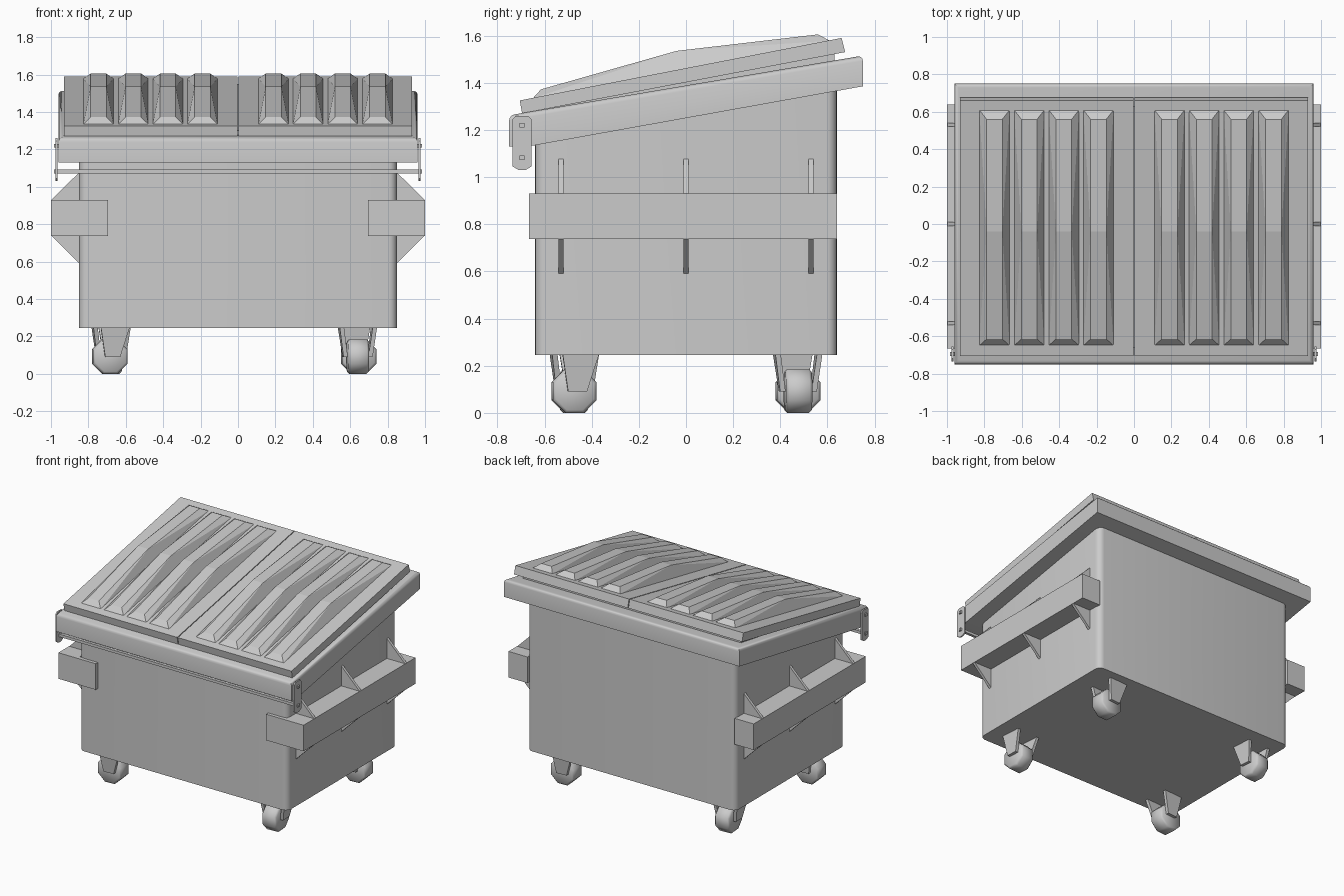
import bpy, bmesh, math
from mathutils import Matrix, Vector

if "Cube" in bpy.data.objects:
    bpy.data.objects.remove(bpy.data.objects["Cube"])


def finish(name, bm, smooth=None):
    bmesh.ops.recalc_face_normals(bm, faces=bm.faces)
    me = bpy.data.meshes.new(name)
    bm.to_mesh(me)
    bm.free()
    ob = bpy.data.objects.new(name, me)
    bpy.context.collection.objects.link(ob)
    if smooth:
        bpy.ops.object.select_all(action='DESELECT')
        ob.select_set(True)
        bpy.context.view_layer.objects.active = ob
        bpy.ops.object.shade_smooth_by_angle(angle=math.radians(smooth))
    return ob


def add_prism(bm, pts, axis, a, b):
    """Extrude a 2D profile along x (pts = y,z) or y (pts = x,z)."""
    def co(p, t):
        return (t, p[0], p[1]) if axis == 'x' else (p[0], t, p[1])
    lo = [bm.verts.new(co(p, a)) for p in pts]
    hi = [bm.verts.new(co(p, b)) for p in pts]
    bm.faces.new(lo)
    bm.faces.new(hi[::-1])
    n = len(pts)
    for i in range(n):
        j = (i + 1) % n
        bm.faces.new((lo[i], hi[i], hi[j], lo[j]))


def prism(name, pts, axis, a, b, pick=None, offset=0.0, segs=1, smooth=None):
    bm = bmesh.new()
    add_prism(bm, pts, axis, a, b)
    if pick:
        bmesh.ops.recalc_face_normals(bm, faces=bm.faces)
        edges = [e for e in bm.edges if pick(*[v.co for v in e.verts])]
        bmesh.ops.bevel(bm, geom=edges, offset=offset, segments=segs,
                        profile=0.5, affect='EDGES')
    return finish(name, bm, smooth)


def rect(u0, u1, v0, v1):
    return [(u0, v0), (u1, v0), (u1, v1), (u0, v1)]


# Bin body with rounded upright corners and a sloping top
prism("body", [(-0.64, 0.245), (0.64, 0.245), (0.64, 1.45), (-0.64, 1.20)],
      'x', -0.85, 0.85,
      lambda p, q: abs(p.x - q.x) < 1e-4 and abs(p.y - q.y) < 1e-4,
      0.045, 5, 35)

# Sloping rim, softened along the top and the upright corners
prism("rim", [(-0.75, 1.13), (-0.64, 1.135), (0.75, 1.385), (0.75, 1.515), (-0.75, 1.262)],
      'x', -0.96, 0.96,
      lambda p, q: min(p.z - 0.169 * p.y, q.z - 0.169 * q.y) > 1.36,
      0.022, 3, 40)

# Filler between rim and lids
prism("lid_seal", [(-0.66, 1.25), (0.63, 1.47), (0.63, 1.55), (-0.66, 1.30)],
      'x', -0.89, 0.89)


def lid_z(y):
    return 1.325 + (y + 0.705) * 0.194


for s, side in ((-1, "left"), (1, "right")):
    # Lid panel
    prism(side + "_lid", [(-0.695, 1.27), (-0.705, 1.325), (0.66, 1.59), (0.675, 1.53)],
          'x', s * 0.003, s * 0.93)

    # Raised lid ribs
    for i, cx in enumerate((0.19, 0.375, 0.56, 0.746)):
        bm = bmesh.new()
        for e in (-1, 1):
            for y in (-0.65, 0.61):
                bm.verts.new((s * cx + e * 0.081, y, lid_z(y) - 0.002))
            for y, z in ((-0.615, 1.372), (-0.04, 1.535), (0.56, 1.605)):
                bm.verts.new((s * cx + e * 0.042, y, z))
        bmesh.ops.convex_hull(bm, input=bm.verts)
        finish(f"{side}_lid_rib_{i + 1}", bm)

    # Fork sleeve and its front plate
    prism(side + "_fork_sleeve", rect(-0.64, 0.64, 0.738, 0.93), 'x', s * 0.845, s * 1.0)
    prism(side + "_sleeve_front_plate", rect(s * 0.695, s * 0.87, 0.738, 0.93),
          'y', -0.665, -0.635)
    prism(side + "_sleeve_front_cap", rect(s * 0.87, s * 1.0, 0.738, 0.93),
          'y', -0.665, -0.638)

    # Triangular gussets above and below the sleeve
    for i, y in enumerate((-0.53, 0.0, 0.53)):
        for word, z0, z1 in (("upper", 0.93, 1.078), ("lower", 0.738, 0.59)):
            prism(f"{side}_{word}_gusset_{i + 1}",
                  [(s * 0.848, z0), (s * 0.998, z0), (s * 0.848, z1)],
                  'y', y - 0.01, y + 0.01)

    # Hinge bracket with clipped corners, and its upper pin
    prism(side + "_hinge_bracket",
          [(-0.735, 1.045), (-0.71, 1.03), (-0.68, 1.03), (-0.655, 1.045),
           (-0.655, 1.245), (-0.67, 1.26), (-0.72, 1.26), (-0.735, 1.245)],
          'x', s * 0.965, s * 0.975)
    prism(side + "_bracket_pin", rect(-0.705, -0.685, 1.21, 1.23),
          'x', s * 0.94, s * 0.985)

# Long rod between the brackets
prism("hinge_rod", rect(-0.705, -0.685, 1.072, 1.092), 'x', -0.985, 0.985)


# Swivel casters: eight-sided wheel between two tapered prongs
def caster(name, x, y, turn):
    place = Matrix.Translation((x, y, 0)) @ Matrix.Rotation(turn, 4, 'Z')
    r = 0.1
    apothem = r * math.cos(math.pi / 8)
    ring = [(r * math.cos(math.pi * (k + 0.5) / 4),
             apothem + r * math.sin(math.pi * (k + 0.5) / 4)) for k in range(8)]
    bm = bmesh.new()
    add_prism(bm, ring, 'x', -0.056, 0.056)
    bmesh.ops.recalc_face_normals(bm, faces=bm.faces)
    caps = [e for e in bm.edges if abs(e.verts[0].co.x - e.verts[1].co.x) < 1e-5]
    bmesh.ops.bevel(bm, geom=caps, offset=0.012, segments=1, affect='EDGES')
    bm.transform(place)
    finish(name + "_wheel", bm, 50)
    for side, s in (("inner", -1), ("outer", 1)):
        bm = bmesh.new()
        add_prism(bm, [(-0.055, 0.25), (0.1, 0.25), (0.05, 0.09), (-0.03, 0.09)],
                  'x', s * 0.055, s * 0.078)
        for v in bm.verts:
            if v.co.z > 0.2:
                v.co.x += s * 0.022
        bm.transform(place)
        finish(f"{name}_{side}_prong", bm)


caster("front_right_caster", 0.64, -0.475, math.radians(4))
caster("front_left_caster", -0.685, -0.475, math.radians(-86))
caster("back_right_caster", 0.645, 0.475, math.radians(94))
caster("back_left_caster", -0.68, 0.475, math.radians(184))
